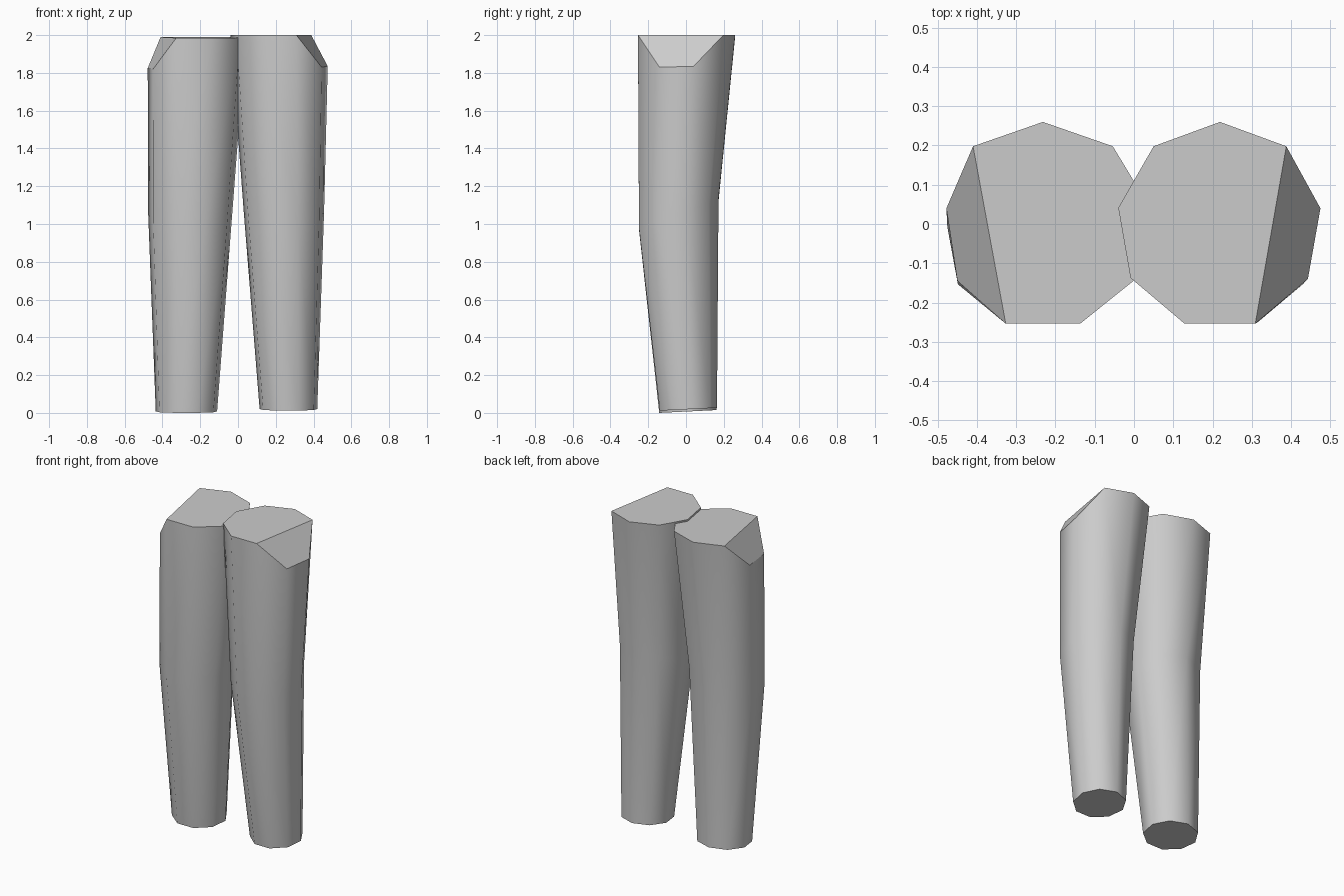
import bpy, bmesh
from math import sin, cos, radians

if "Cube" in bpy.data.objects:
    bpy.data.objects.remove(bpy.data.objects["Cube"])

SIDES = 9


def make_leg(name, side, rings, outer_top):
    """Loft nine-sided rings: (cx, cy, rx, ry, z at front, z at back)."""
    bm = bmesh.new()
    loops = []
    for cx, cy, rx, ry, zf, zb in rings:
        loop = []
        for i in range(SIDES):
            a = radians(360 / SIDES * i)
            t = (cos(a) + 0.94) / 1.94
            loop.append(bm.verts.new((side * (cx + rx * sin(a)), cy + ry * cos(a),
                                      zf + (zb - zf) * t)))
        loops.append(loop)

    # Lowered outer hip corners
    top = loops[-1]
    for i, (x, y, z) in zip((2, 3), outer_top):
        top[i].co = (side * x, y, z)

    # Side walls
    for lo, hi in zip(loops, loops[1:]):
        for i in range(SIDES):
            j = (i + 1) % SIDES
            bm.faces.new((lo[i], lo[j], hi[j], hi[i])).smooth = True

    # Flat ends and the slanted hip facet
    bm.faces.new(loops[0])
    bm.faces.new(top[4:] + top[:2])
    bm.faces.new(top[1:5])
    bmesh.ops.recalc_face_normals(bm, faces=bm.faces[:])

    mesh = bpy.data.meshes.new(name)
    bm.to_mesh(mesh)
    bm.free()
    obj = bpy.data.objects.new(name, mesh)
    bpy.context.collection.objects.link(obj)
    return obj


# Ankle, knee and hip rings for each trouser leg
make_leg("right_side_leg", 1, [
    (0.267, 0.008, 0.155, 0.156, 0.012, 0.027),
    (0.243, -0.045, 0.216, 0.217, 0.98, 1.13),
    (0.219, -0.005, 0.263, 0.265, 2.0, 2.0),
], [(0.475, 0.04, 1.835), (0.443, -0.14, 1.83)])

make_leg("left_side_leg", -1, [
    (0.273, 0.005, 0.165, 0.156, 0.0, 0.015),
    (0.253, -0.045, 0.226, 0.217, 0.97, 1.12),
    (0.232, -0.005, 0.277, 0.265, 1.985, 1.99),
], [(0.478, 0.04, 1.825), (0.45, -0.145, 1.82)])
